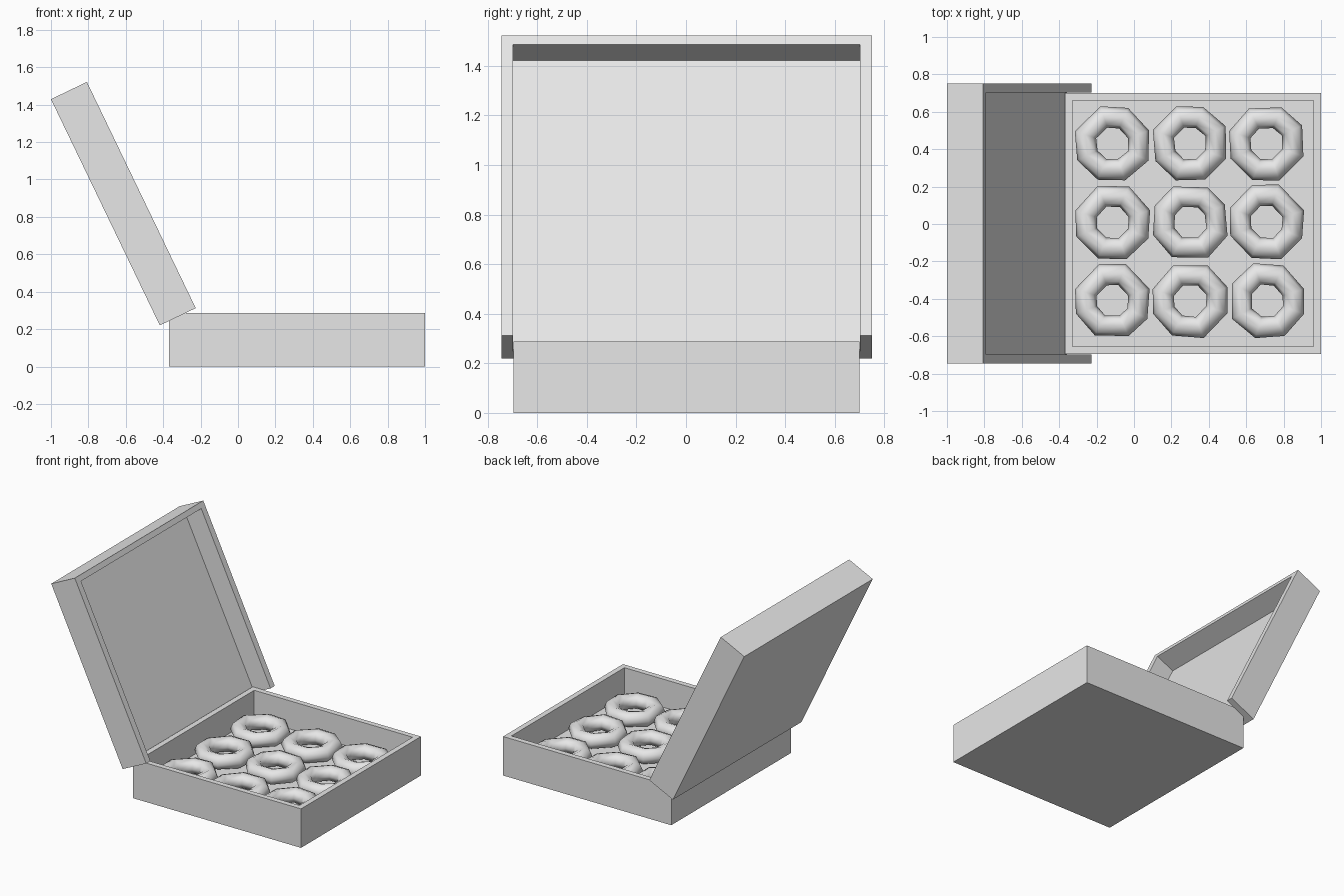
import bpy, bmesh, math, random
from mathutils import Vector

random.seed(4)
if "Cube" in bpy.data.objects:
    bpy.data.objects.remove(bpy.data.objects["Cube"], do_unlink=True)

# One plain grey for everything
grey = bpy.data.materials.new("plain_grey")
grey.use_nodes = True
COLOUR = (0.8, 0.8, 0.8, 1)
grey.diffuse_color = COLOUR
grey.node_tree.nodes["Principled BSDF"].inputs["Base Color"].default_value = COLOUR


def add_object(name, bm):
    mesh = bpy.data.meshes.new(name)
    bm.to_mesh(mesh)
    bm.free()
    mesh.materials.append(grey)
    obj = bpy.data.objects.new(name, mesh)
    bpy.context.collection.objects.link(obj)
    return obj


def box(name, low, high):
    low, high = Vector(low), Vector(high)
    bm = bmesh.new()
    bmesh.ops.create_cube(bm, size=1)
    bmesh.ops.scale(bm, vec=high - low, verts=bm.verts)
    bmesh.ops.translate(bm, vec=(low + high) / 2, verts=bm.verts)
    return add_object(name, bm)


def hollow_box(name, outer, inner, location=(0, 0, 0), tilt=0):
    """Box with a box-shaped cavity cut out of it."""
    body = box(name, *outer)
    cutter = box(name + "_cutter", *inner)
    cutter.hide_render = True
    for obj in (body, cutter):
        obj.location = location
        obj.rotation_euler.y = tilt
    cut = body.modifiers.new("cavity", "BOOLEAN")
    cut.operation, cut.solver, cut.object = "DIFFERENCE", "EXACT", cutter
    bpy.context.view_layer.update()
    bpy.context.view_layer.objects.active = body
    bpy.ops.object.modifier_apply(modifier=cut.name)
    bpy.data.objects.remove(cutter, do_unlink=True)
    return body


# Open tray
FLOOR = 0.08
hollow_box("box_base",
           ((-0.37, -0.695, 0), (1, 0.7, 0.287)),
           ((-0.33, -0.655, FLOOR), (0.96, 0.66, 0.5)))

# Tilted lid: local z runs up the lid, local x points to its open side;
# the hinge end has no wall
hollow_box("box_lid",
           ((0, -0.745, 0), (0.213, 0.75, 1.342)),
           ((0.065, -0.697, -0.2), (0.5, 0.702, 1.302)),
           location=(-0.418, 0, 0.22), tilt=math.radians(-25.7))


# Slightly uneven ring pastries
def doughnut(name, x, y, sides=8, ring=0.15, thick=0.06, half_height=0.055):
    bm = bmesh.new()
    loops = []
    for i in range(sides):
        angle = math.tau * (i + 0.5 + random.uniform(-0.12, 0.12)) / sides
        wobble = random.uniform(-0.003, 0.003)
        loop = []
        for j in range(sides):
            turn = math.tau * j / sides
            r = ring + wobble + thick * math.cos(turn)
            loop.append(bm.verts.new((r * math.cos(angle), r * math.sin(angle),
                                      half_height * math.sin(turn) + wobble)))
        loops.append(loop)
    for i in range(sides):
        a, b = loops[i], loops[(i + 1) % sides]
        for j in range(sides):
            k = (j + 1) % sides
            bm.faces.new((a[j], b[j], b[k], a[k])).smooth = True
    bmesh.ops.recalc_face_normals(bm, faces=bm.faces)
    obj = add_object(name, bm)
    obj.location = (x, y, FLOOR + half_height)


for row, y in enumerate((0.43, 0.01, -0.41)):
    for col, x in enumerate((-0.115, 0.3, 0.71)):
        doughnut(f"doughnut_{row + 1}_{col + 1}", x, y)
